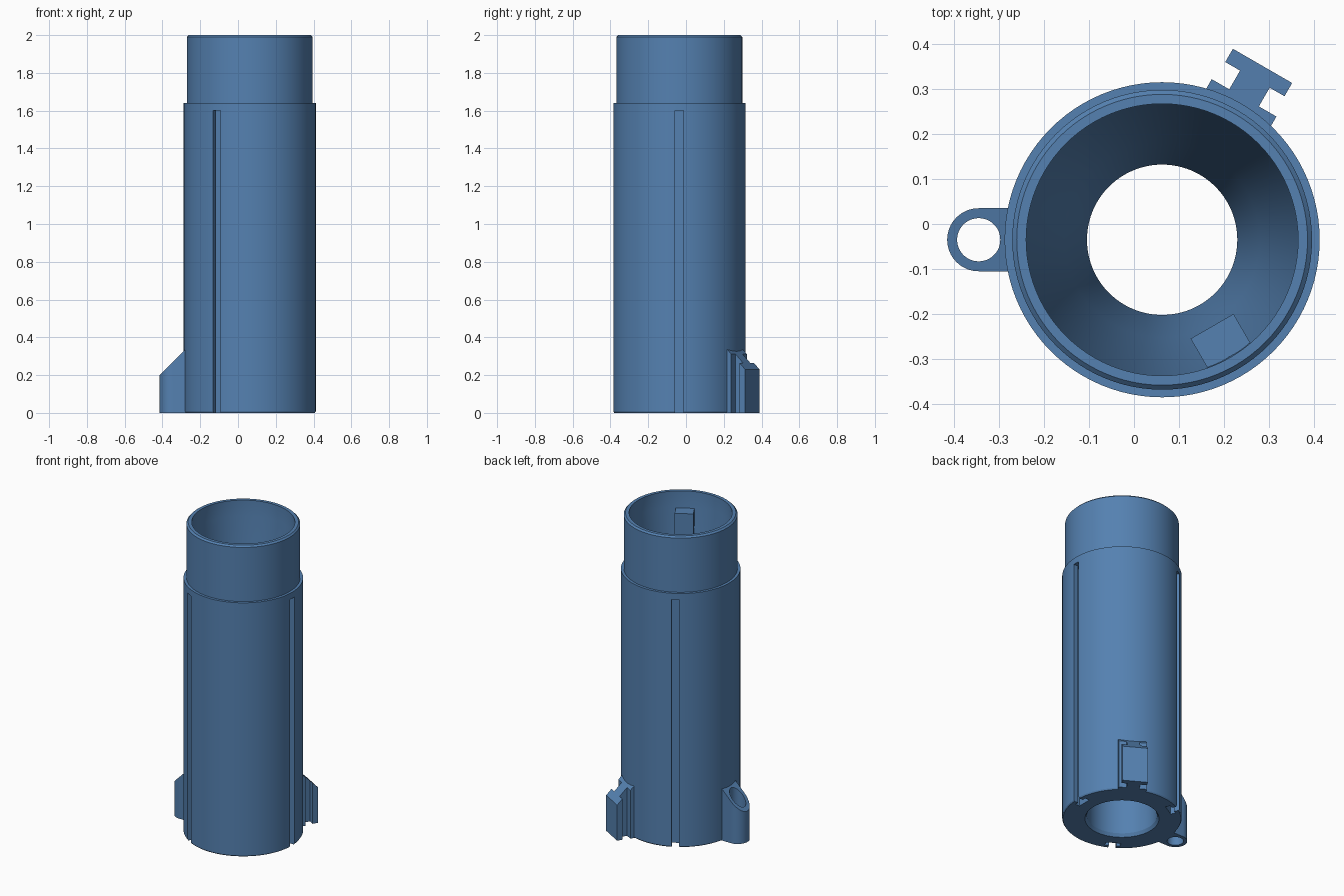
import bpy, bmesh, math
from mathutils import Matrix, Vector

cube = bpy.data.objects.get("Cube")
if cube:
    bpy.data.objects.remove(cube, do_unlink=True)

AXIS = Vector((0.0625, -0.035, 0))
SEGMENTS = 96

blue = bpy.data.materials.new("steel blue")
blue.use_nodes = True
color = (0.09, 0.22, 0.44, 1)
blue.diffuse_color = color
blue.node_tree.nodes["Principled BSDF"].inputs["Base Color"].default_value = color


def make_object(name, bm, angle=0):
    """Turn a bmesh built around the tube axis into a placed object."""
    bmesh.ops.recalc_face_normals(bm, faces=bm.faces)
    bm.transform(Matrix.Translation(AXIS) @ Matrix.Rotation(math.radians(angle), 4, "Z"))
    mesh = bpy.data.meshes.new(name)
    bm.to_mesh(mesh)
    bm.free()
    mesh.materials.append(blue)
    obj = bpy.data.objects.new(name, mesh)
    bpy.context.collection.objects.link(obj)
    return obj


def prism(name, outline, top, bottom=0, angle=0):
    """Extrude a (radial, tangential) outline; top is a function of the radius."""
    bm = bmesh.new()
    low = [bm.verts.new((u, v, bottom)) for u, v in outline]
    high = [bm.verts.new((u, v, top(u))) for u, v in outline]
    bm.faces.new(low)
    bm.faces.new(high)
    for i in range(len(low)):
        j = (i + 1) % len(low)
        bm.faces.new((low[i], low[j], high[j], high[i]))
    return make_object(name, bm, angle)


def mirrored(half):
    """Complete an outline given by its positive tangential half."""
    return half + [(u, -v) for u, v in reversed(half)]


def activate(obj):
    bpy.ops.object.select_all(action="DESELECT")
    obj.select_set(True)
    bpy.context.view_layer.objects.active = obj


def cut(obj, cutter):
    cutter.hide_render = True
    mod = obj.modifiers.new("cut", "BOOLEAN")
    mod.operation = "DIFFERENCE"
    mod.solver = "EXACT"
    mod.object = cutter
    activate(obj)
    bpy.ops.object.modifier_apply(modifier=mod.name)
    bpy.data.objects.remove(cutter, do_unlink=True)


# Tube body: closed wall profile turned around the axis
profile = [
    (0.217, 0), (0.345, 0), (0.35, 0.008), (0.35, 1.64), (0.333, 1.64),
    (0.333, 1.99), (0.323, 2), (0.302, 2), (0.302, 1.9), (0.217, 1.2),
    (0.167, 0.8), (0.167, 0.45), (0.205, 0.25), (0.205, 0.02),
]
bm = bmesh.new()
points = [bm.verts.new((r, 0, z)) for r, z in profile]
ring = [bm.edges.new((points[i - 1], points[i])) for i in range(len(points))]
bmesh.ops.spin(bm, geom=points + ring, cent=(0, 0, 0), axis=(0, 0, 1),
               angle=math.tau, steps=SEGMENTS, use_merge=True)
bmesh.ops.remove_doubles(bm, verts=bm.verts, dist=0.0001)
body = make_object("tube_body", bm)

# Three T-shaped slots running up the outside
slot = mirrored([(0.4, 0.022), (0.318, 0.022), (0.318, 0.045), (0.287, 0.045)])
for angle in (0, 120, 240):
    cut(body, prism("slot_cutter", slot, lambda u: 1.6, -0.1, angle))

# Ring lug with a sloping top and a vertical hole
LUG, LUG_R = 0.4075, 0.07
arc = [(LUG + LUG_R * math.sin(t), LUG_R * math.cos(t))
       for t in (math.pi * i / 32 for i in range(33))]
lug = prism("ring_lug", [(0.33, LUG_R)] + arc + [(0.33, -LUG_R)],
            lambda u: 0.2 + LUG + LUG_R - u, 0, 180)
hole = [(LUG + 0.048 * math.cos(t), 0.048 * math.sin(t))
        for t in (math.tau * i / 48 for i in range(48))]
cut(lug, prism("hole_cutter", hole, lambda u: 0.5, -0.1, 180))

# T-shaped mounting rail with a sloping top
rail = mirrored([(0.325, 0.083), (0.364, 0.083), (0.364, 0.038),
                 (0.412, 0.038), (0.412, 0.076), (0.446, 0.076)])
rail_obj = prism("mounting_rail", rail, lambda u: 0.23 + 0.446 - u, 0, 60)

# Key block standing on the inner funnel wall
key = prism("inner_key", mirrored([(0.222, 0.055), (0.3, 0.055)]),
            lambda u: 1.89, 1.22, -60)

for obj in (body, lug, rail_obj, key):
    activate(obj)
    bpy.ops.object.shade_smooth_by_angle(angle=math.radians(25))
